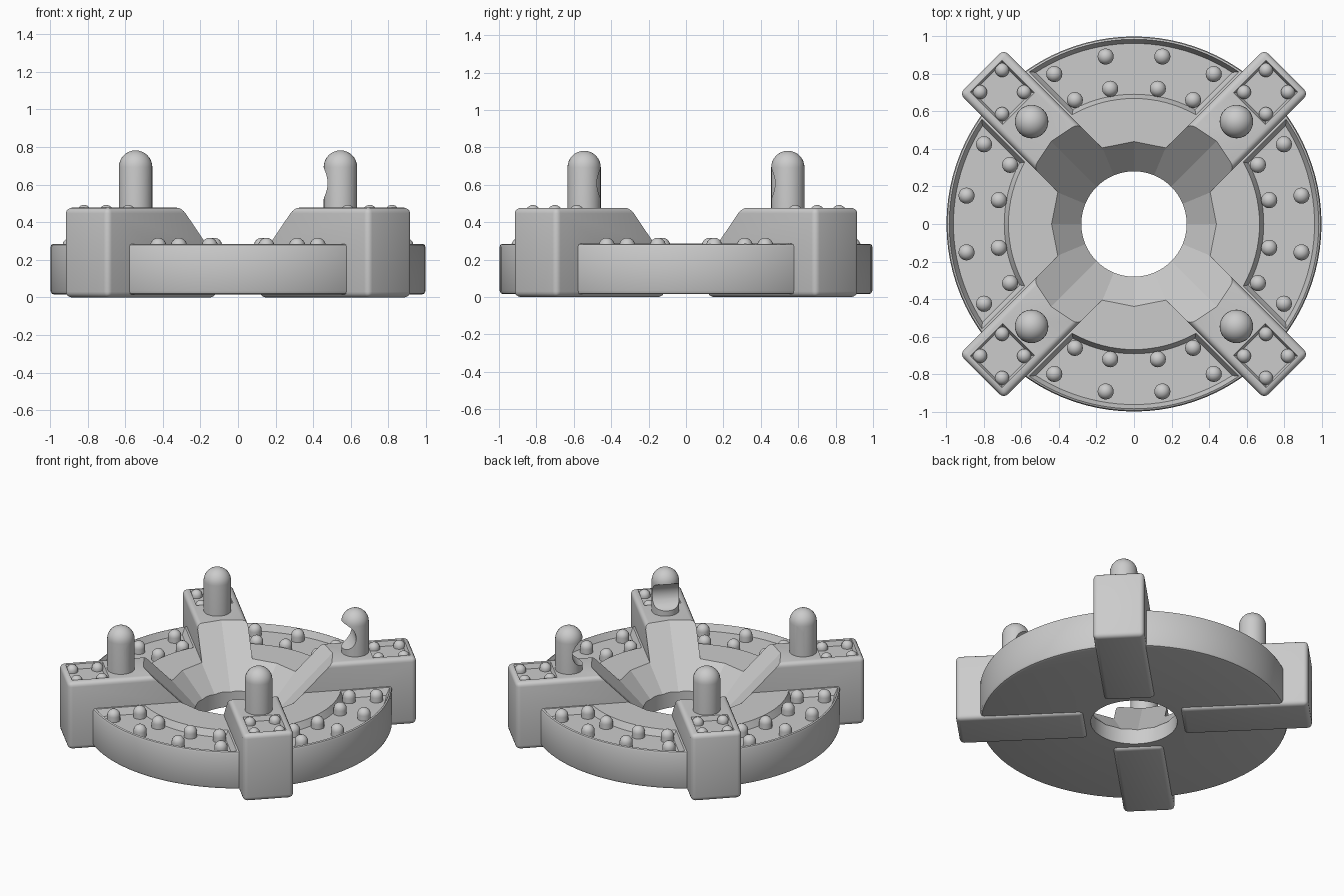
import bpy, bmesh, math
from mathutils import Vector, Matrix

if "Cube" in bpy.data.objects:
    bpy.data.objects.remove(bpy.data.objects["Cube"])

GREY = bpy.data.materials.new("stone_grey")
GREY.diffuse_color = (0.6, 0.6, 0.6, 1)
GREY.use_nodes = True
GREY.node_tree.nodes["Principled BSDF"].inputs["Base Color"].default_value = GREY.diffuse_color


def make(name, bm, cutter=False):
    bmesh.ops.recalc_face_normals(bm, faces=bm.faces)
    me = bpy.data.meshes.new(name)
    bm.to_mesh(me)
    bm.free()
    ob = bpy.data.objects.new(name, me)
    bpy.context.collection.objects.link(ob)
    me.materials.append(GREY)
    if cutter:
        ob.hide_render = True
        ob.hide_viewport = False
    return ob


def lathe(bm, prof, n, at=(0, 0, 0), closed=False):
    # revolve (radius, z) points; radius 0 becomes a pole
    rows = []
    for r, z in prof:
        if r == 0:
            rows.append([bm.verts.new(Vector((0, 0, z)) + Vector(at))] * n)
        else:
            rows.append([bm.verts.new(Vector((r * math.cos(2 * math.pi * i / n),
                        r * math.sin(2 * math.pi * i / n), z)) + Vector(at)) for i in range(n)])
    pairs = list(zip(rows, rows[1:])) + ([(rows[-1], rows[0])] if closed else [])
    for a, b in pairs:
        for i in range(n):
            j = (i + 1) % n
            vs = list(dict.fromkeys((a[i], a[j], b[j], b[i])))
            bm.faces.new(vs)


def dome(r, z0, top, n=6):
    # closed profile of a round-topped post
    return [(0, z0), (r, z0)] + [(r * math.cos(t), top - r + r * math.sin(t))
            for t in (k * math.pi / 2 / n for k in range(n))] + [(0, top)]


def prism(low, high, z0, z1):
    bm = bmesh.new()
    a = [bm.verts.new((x, y, z0)) for x, y in low]
    b = [bm.verts.new((x, y, z1)) for x, y in high]
    bm.faces.new(a[::-1])
    bm.faces.new(b)
    for i in range(len(a)):
        j = (i + 1) % len(a)
        bm.faces.new((a[i], a[j], b[j], b[i]))
    return bm


def cut(ob, cutters):
    for c in cutters:
        m = ob.modifiers.new("cut", 'BOOLEAN')
        m.operation, m.solver, m.object = 'DIFFERENCE', 'EXACT', c
    dg = bpy.context.evaluated_depsgraph_get()
    dg.update()
    me = bpy.data.meshes.new_from_object(ob.evaluated_get(dg))
    ob.modifiers.clear()
    ob.data = me


def finish(ob):
    bpy.ops.object.select_all(action='DESELECT')
    ob.select_set(True)
    bpy.context.view_layer.objects.active = ob
    bpy.ops.object.shade_smooth_by_angle(angle=math.radians(35))
    # keep the funnel facets flat
    for p in ob.data.polygons:
        c, nrm = p.center, p.normal
        r = math.hypot(c.x, c.y)
        if 0 < r < 0.66 and c.z > 0.1 and 0.3 < nrm.z < 0.9 and (nrm.x * c.x + nrm.y * c.y) / r < -0.4:
            p.use_smooth = False


# funnel cutter, 16 sided
bm = bmesh.new()
lathe(bm, [(0, 0.04), (0.205, 0.04), (0.815, 0.68), (0, 0.68)], 16)
funnel = make("funnel_cutter", bm, True)


# recessed panel on one side of the disc
def sector(d):
    ro, ri, s = 0.978 - d, 0.672 + d, 0.183 + d
    ao, ai = math.pi / 4 - math.asin(s / ro), math.pi / 4 - math.asin(s / ri)
    pts = []
    for k in range(25):
        t = math.pi / 2 - ao + 2 * ao * k / 24
        pts.append((ro * math.cos(t), ro * math.sin(t)))
    for k in range(17):
        t = math.pi / 2 + ai - 2 * ai * k / 16
        pts.append((ri * math.cos(t), ri * math.sin(t)))
    return pts


panels = []
for q in range(4):
    bm = prism(sector(0.018), sector(-0.012), 0.24, 0.30)
    bm.transform(Matrix.Rotation(q * math.pi / 2, 4, 'Z'))
    panels.append(make("disc_panel_cutter", bm, True))

# base disc with round hole
bm = bmesh.new()
lathe(bm, [(0.28, 0.015), (0.975, 0.015), (0.99, 0.02), (0.997, 0.035), (0.997, 0.268),
           (0.992, 0.28), (0.982, 0.285), (0.28, 0.285)], 96, closed=True)
disc = make("base_disc", bm)
cut(disc, panels + [funnel])
finish(disc)

# rivets on the disc panels
bm = bmesh.new()
for q in range(4):
    for r, angs in ((0.903, (-28, -9.6, 9.6, 28)), (0.73, (-25.5, -10, 10, 25.5))):
        for a in angs:
            t = math.radians(q * 90 + a)
            lathe(bm, dome(0.043, 0.22, 0.317), 16, (r * math.cos(t), r * math.sin(t), 0))
finish(make("disc_rivets", bm))

for q in range(4):
    turn = Matrix.Rotation(math.pi / 4 + q * math.pi / 2, 4, 'Z')

    # diagonal arm block
    def rect(x0, x1, w):
        return [(x0, -w), (x1, -w), (x1, w), (x0, w)]
    bm = prism(rect(0.315, 1.145, 0.166), rect(0.315, 1.145, 0.166), 0, 0.477)
    bmesh.ops.bevel(bm, geom=bm.edges[:], offset=0.03, segments=4, profile=0.5, affect='EDGES')
    bm.transform(turn)
    arm = make("arm", bm)
    bm = prism(rect(0.88, 1.10, 0.108), rect(0.865, 1.115, 0.123), 0.445, 0.485)
    bm.transform(turn)
    cut(arm, [funnel, make("arm_panel_cutter", bm, True)])
    finish(arm)

    # rivets on the arm end
    bm = bmesh.new()
    for x in (0.909, 1.075):
        for y in (-0.083, 0.083):
            lathe(bm, dome(0.038, 0.43, 0.492), 16, (x, y, 0))
    bm.transform(turn)
    finish(make("arm_rivets", bm))

    # round-topped peg, three of them notched on the inner side
    bm = bmesh.new()
    lathe(bm, dome(0.089, 0.42, 0.782, 8), 32, (0.77, 0, 0))
    bm.transform(turn)
    peg = make("peg", bm)
    if q != 1:
        bm = bmesh.new()
        bmesh.ops.create_cone(bm, cap_ends=True, segments=32, radius1=0.095, radius2=0.095, depth=0.4)
        bm.transform(turn @ Matrix.Translation((0.667, 0, 0.608)) @ Matrix.Rotation(math.pi / 2, 4, 'X'))
        cut(peg, [make("notch_cutter", bm, True)])
    finish(peg)

# remove the cutters
for ob in list(bpy.data.objects):
    if "cutter" in ob.name:
        bpy.data.objects.remove(ob)
